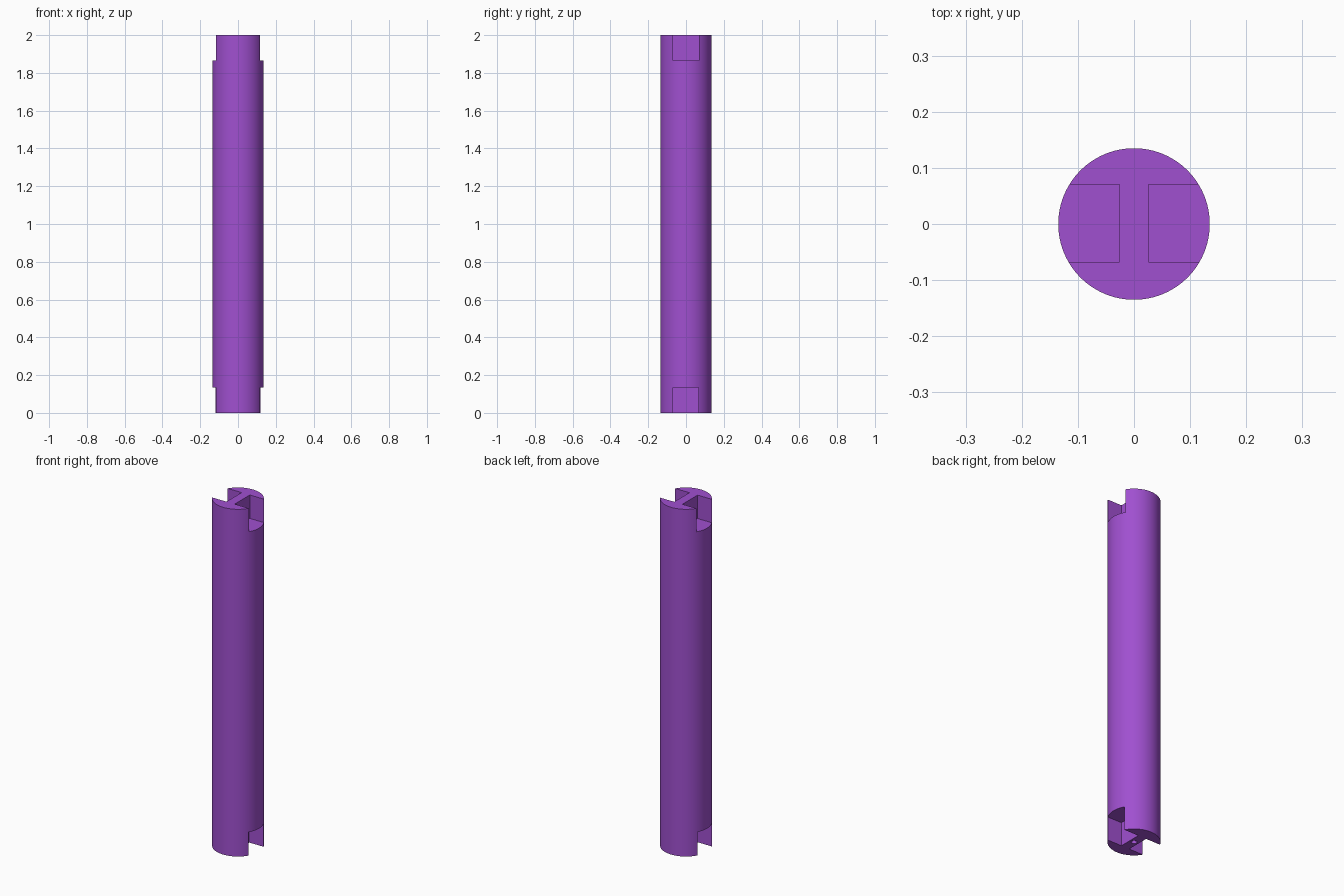
import bpy, math

if "Cube" in bpy.data.objects:
    bpy.data.objects.remove(bpy.data.objects["Cube"])

RADIUS, LENGTH = 0.135, 2.0
WEB_HALF = 0.026      # half thickness of the web left between two notches
NOTCH_DEPTH = 0.135   # notch height along the shaft

purple = bpy.data.materials.new("purple")
purple.diffuse_color = (0.352, 0.080, 0.631, 1)
purple.use_nodes = True
purple.node_tree.nodes["Principled BSDF"].inputs["Base Color"].default_value = purple.diffuse_color


def cut(target, cutter):
    """Subtract the cutter from the target, then delete the cutter."""
    cutter.hide_render = True
    mod = target.modifiers.new("cut", 'BOOLEAN')
    mod.operation = 'DIFFERENCE'
    mod.solver = 'EXACT'
    mod.object = cutter
    bpy.ops.object.select_all(action='DESELECT')
    target.select_set(True)
    bpy.context.view_layer.objects.active = target
    bpy.ops.object.modifier_apply(modifier=mod.name)
    bpy.data.objects.remove(cutter)


# Round shaft
bpy.ops.mesh.primitive_cylinder_add(vertices=96, radius=RADIUS, depth=LENGTH,
                                    location=(0, 0, LENGTH / 2))
shaft = bpy.context.object
shaft.name = "shaft"

# Two square notches at each end, leaving an I-shaped web
for z, half_width, y in ((0, 0.067, -0.002), (LENGTH, 0.069, 0.001)):
    for side in (-1, 1):
        bpy.ops.mesh.primitive_cube_add(
            size=1, location=(side * (WEB_HALF + 0.1), y, z))
        notch = bpy.context.object
        notch.name = "notch_cutter"
        notch.scale = (0.2, half_width * 2, NOTCH_DEPTH * 2)
        cut(shaft, notch)

# Small centre hole in the bottom end
bpy.ops.mesh.primitive_cylinder_add(vertices=24, radius=0.015, depth=0.2,
                                    location=(0, 0, 0))
bore = bpy.context.object
bore.name = "bore_cutter"
cut(shaft, bore)

# Finish
shaft.data.materials.clear()
shaft.data.materials.append(purple)
for face in shaft.data.polygons:
    face.material_index = 0
bpy.ops.object.shade_smooth_by_angle(angle=math.radians(30))
